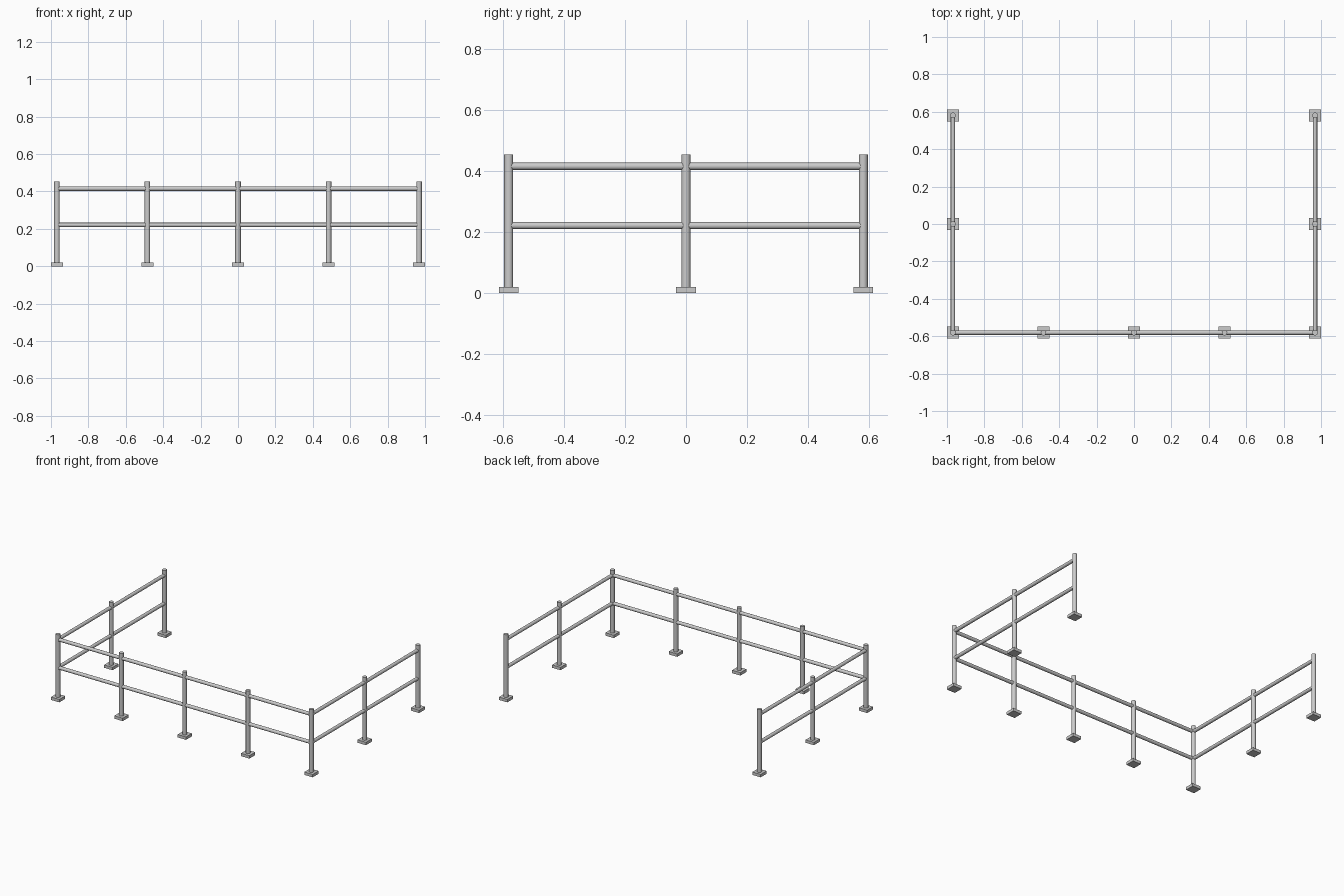
import bpy
from mathutils import Vector

if "Cube" in bpy.data.objects:
    bpy.data.objects.remove(bpy.data.objects["Cube"])

X, Y = 0.968, 0.581          # post line of the U-shaped railing
PLATE, PLATE_H = 0.064, 0.02
POST_R, RAIL_R, TOP = 0.0148, 0.0118, 0.453


def rod(name, a, b, r):
    a, b = Vector(a), Vector(b)
    d = b - a
    bpy.ops.mesh.primitive_cylinder_add(
        vertices=24, radius=r, depth=d.length, location=(a + b) / 2,
        rotation=d.to_track_quat('Z', 'Y').to_euler())
    bpy.context.object.name = name
    bpy.ops.object.shade_smooth_by_angle()


def post(x, y):
    # square foot plate with a round upright
    bpy.ops.mesh.primitive_cube_add(size=1, location=(x, y, PLATE_H / 2))
    plate = bpy.context.object
    plate.name = "foot_plate"
    plate.scale = (PLATE, PLATE, PLATE_H)
    rod("post", (x, y, PLATE_H), (x, y, TOP), POST_R)


# posts along the front, then up both sides
for i in range(-2, 3):
    post(i * X / 2, -Y)
for side in (-1, 1):
    for y in (0, Y):
        post(side * X, y)

# upper and lower rails, running through the posts
for level, z in (("lower", 0.221), ("upper", 0.415)):
    rod(level + "_front_rail", (-X, -Y, z), (X, -Y, z), RAIL_R)
    for side, label in ((-1, "left"), (1, "right")):
        rod(f"{level}_{label}_rail", (side * X, -Y, z), (side * X, Y, z), RAIL_R)
